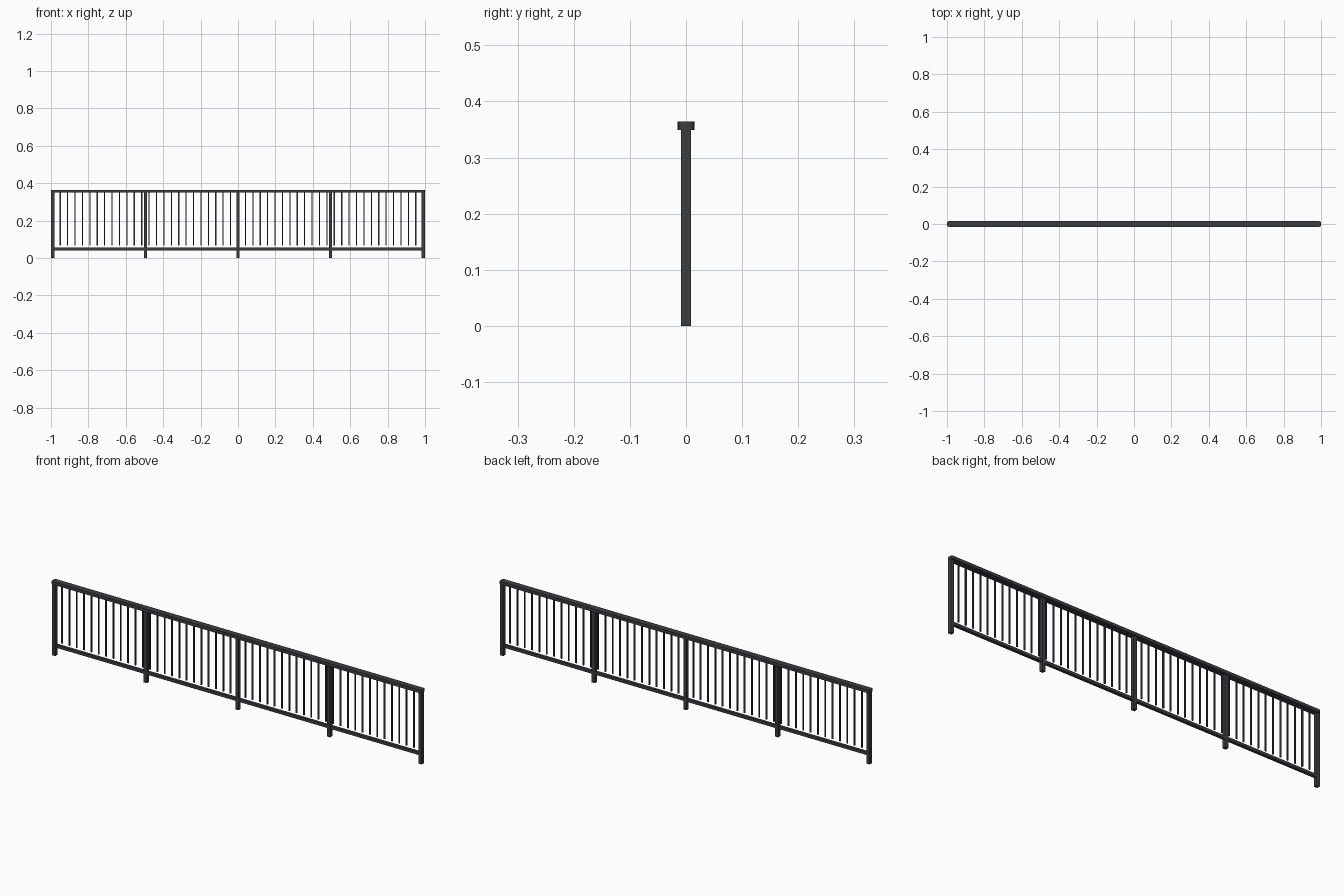
import bpy, bmesh

if "Cube" in bpy.data.objects:
    bpy.data.objects.remove(bpy.data.objects["Cube"])

mat = bpy.data.materials.new("dark_metal")
mat.diffuse_color = (0.045, 0.048, 0.055, 1)
mat.use_nodes = True
mat.node_tree.nodes["Principled BSDF"].inputs["Base Color"].default_value = mat.diffuse_color


def box(name, x, z0, z1, w, d, chamfer=0.0):
    """Box centred on y = 0, with optionally chamfered vertical edges."""
    bm = bmesh.new()
    bmesh.ops.create_cube(bm, size=1)
    for v in bm.verts:
        v.co = (x + v.co.x * w, v.co.y * d, z0 + (v.co.z + 0.5) * (z1 - z0))
    if chamfer:
        edges = [e for e in bm.edges
                 if abs(e.verts[0].co.z - e.verts[1].co.z) > 1e-4]
        bmesh.ops.bevel(bm, geom=edges, offset=chamfer, segments=2,
                        profile=0.5, affect='EDGES')
    me = bpy.data.meshes.new(name)
    bm.to_mesh(me)
    bm.free()
    me.materials.append(mat)
    ob = bpy.data.objects.new(name, me)
    bpy.context.collection.objects.link(ob)
    return ob


HALF = 0.99            # centre of the end posts
STEP = HALF / 25       # baluster spacing

# Handrail and bottom rail
box("top_rail", 0, 0.349, 0.364, 2.0, 0.03, 0.008)
box("bottom_rail", 0, 0.041, 0.055, 2 * HALF, 0.014)

# Five posts
for i in range(-2, 3):
    box("post", i * HALF / 2, 0, 0.35, 0.017, 0.017)

# Thin balusters hanging from the handrail, just clear of the bottom rail
for k in range(-24, 25):
    if k:
        box("baluster", k * STEP, 0.067, 0.35, 0.006, 0.006)
